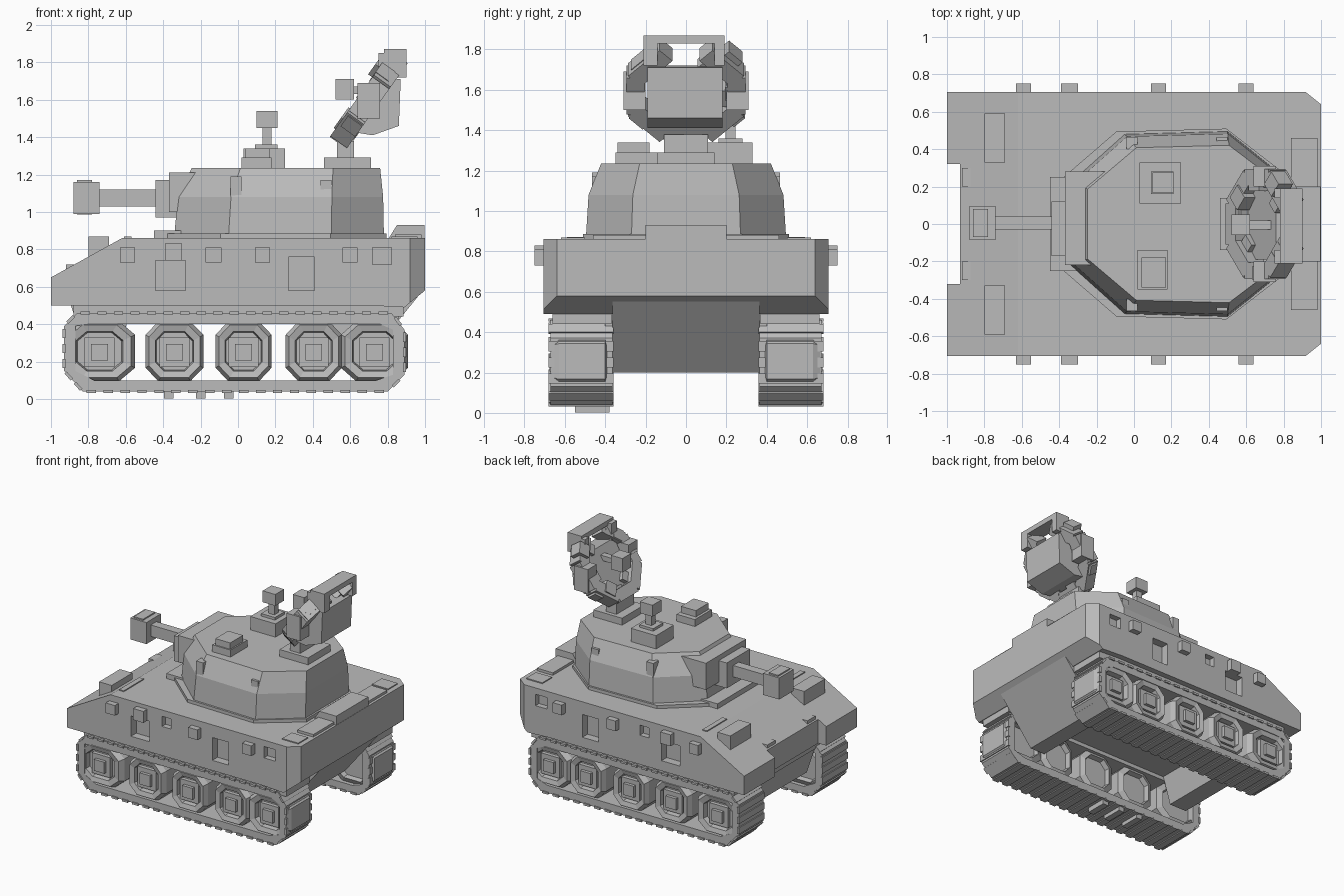
import bpy, bmesh, math, random
from mathutils import Matrix, Vector

random.seed(4)
old = bpy.data.objects.get("Cube")
if old:
    bpy.data.objects.remove(old, do_unlink=True)

grey = bpy.data.materials.new("plain grey")
grey.use_nodes = True
colour = (0.5, 0.5, 0.5, 1)
grey.diffuse_color = colour
grey.node_tree.nodes["Principled BSDF"].inputs["Base Color"].default_value = colour


def finish(name, bm, mirror=False):
    """Turn a bmesh into a named object, optionally doubled across y."""
    if mirror:
        copy = bmesh.ops.duplicate(bm, geom=bm.verts[:] + bm.edges[:] + bm.faces[:])["geom"]
        verts = [g for g in copy if isinstance(g, bmesh.types.BMVert)]
        bmesh.ops.scale(bm, vec=(1, -1, 1), verts=verts)
    bmesh.ops.recalc_face_normals(bm, faces=bm.faces[:])
    mesh = bpy.data.meshes.new(name)
    bm.to_mesh(mesh)
    bm.free()
    mesh.materials.append(grey)
    ob = bpy.data.objects.new(name, mesh)
    bpy.context.collection.objects.link(ob)
    return ob


def add_box(bm, x, y, z, rot=None):
    """Box from (low, high) ranges."""
    size = [b - a for a, b in (x, y, z)]
    mid = Vector([(a + b) / 2 for a, b in (x, y, z)])
    m = Matrix.Translation(mid) @ (rot or Matrix()) @ Matrix.Diagonal((*size, 1))
    bmesh.ops.create_cube(bm, size=1, matrix=m)


def boxes(name, *items, mirror=False):
    bm = bmesh.new()
    for item in items:
        add_box(bm, *item)
    return finish(name, bm, mirror)


def loft(bm, rings, caps=True):
    """Join rings of equal point count into a skin."""
    rows = [[bm.verts.new(p) for p in ring] for ring in rings]
    for a, b in zip(rows, rows[1:]):
        for i in range(len(a)):
            j = (i + 1) % len(a)
            bm.faces.new((a[i], a[j], b[j], b[i]))
    if caps:
        bm.faces.new(rows[0])
        bm.faces.new(rows[-1])


def extrude(bm, profile, y0, y1):
    """Side profile of (x, z) points swept along y."""
    loft(bm, [[(x, y, z) for x, z in profile] for y in (y0, y1)])


def cut(target, cutter):
    mod = target.modifiers.new("cut", "BOOLEAN")
    mod.operation = "DIFFERENCE"
    mod.object = cutter
    mod.solver = "EXACT"
    bpy.context.view_layer.objects.active = target
    bpy.ops.object.modifier_apply(modifier=mod.name)
    bpy.data.objects.remove(cutter, do_unlink=True)


# Hull with chamfered rear corners
bm = bmesh.new()
extrude(bm, [(-1, .5), (-1, .65), (-.62, .86), (1, .86), (1, .58), (.89, .49), (.7, .5)], -.705, .705)
for side in (-1, 1):
    res = bmesh.ops.bisect_plane(bm, geom=bm.verts[:] + bm.edges[:] + bm.faces[:],
                                 plane_co=(1, side * .64, 0), plane_no=(.8, side, 0), clear_outer=True)
    edges = [g for g in res["geom_cut"] if isinstance(g, bmesh.types.BMEdge)]
    bmesh.ops.contextual_create(bm, geom=edges)
hull = finish("hull", bm)

# Side windows and nose recess
cut(hull, boxes("cutter",
                ((-.44, -.28), (.64, .8), (.58, .74)),
                ((.27, .41), (.64, .8), (.58, .76)),
                ((-.17, -.09), (.66, .8), (.73, .81)),
                ((.72, .82), (.66, .8), (.72, .81)), mirror=True))
cut(hull, boxes("cutter", ((-1.2, -.93), (-.32, .32), (.4, 1))))

# Side fittings and nose fittings
boxes("side_block", *[((x - .04, x + .04), (.68, .75), (.73, .81)) for x in (-.59, .13, .6)],
      ((-.39, -.3), (.68, .75), (.74, .83)), mirror=True)
boxes("nose_box", ((-.8, -.69), (.33, .59), (.68, .87)), mirror=True)
boxes("nose_bracket", ((-.92, -.78), (.2, .3), (.62, .72)), mirror=True)
boxes("deck_strip", ((-.61, -.57), (.36, .61), (.82, .868)), mirror=True)

# Rear deck
bm = bmesh.new()
extrude(bm, [(.8, .85), (.85, .93), (.998, .93), (.998, .85)], -.2, .2)
finish("rear_locker", bm)
boxes("rear_slab", ((.82, .96), (.5, .62), (.85, .868)), ((.84, .98), (.2, .46), (.85, .88)), mirror=True)

# Lower hull wedges between the tracks
bm = bmesh.new()
extrude(bm, [(.98, .57), (.68, .2), (.55, .2), (.45, .45), (.45, .57)], -.365, .365)
extrude(bm, [(-.9, .52), (-.8, .22), (-.65, .22), (-.58, .45), (-.58, .52)], -.365, .365)
finish("lower_hull", bm)
boxes("belly", ((-.88, .86), (-.4, .4), (.43, .52)))
boxes("track_mount", ((-.88, .885), (.37, .66), (.44, .52)), mirror=True)

# Track belts: outer and inner loops joined into a band
outer = [(-.83, .04), (.8, .04), (.89, .13), (.89, .37), (.82, .46), (-.86, .46), (-.93, .39), (-.93, .15)]
cx, cz = -.02, .25
inner = [(x - math.copysign(.06, x - cx), z - math.copysign(.06, z - cz) * (abs(z - cz) > .15)) for x, z in outer]
bm = bmesh.new()
loft(bm, [[(x, y, z) for x, z in loop] for loop, y in
          ((outer, .365), (outer, .67), (inner, .67), (inner, .365), (outer, .365))], caps=False)
bmesh.ops.remove_doubles(bm, verts=bm.verts[:], dist=.0001)
finish("track_belt", bm, mirror=True)

# Shallow track cleats and a few lower lugs
bm = bmesh.new()
for i in range(len(outer)):
    a, b = Vector(outer[i]), Vector(outer[(i + 1) % len(outer)])
    d = b - a
    n = max(1, round(d.length / .09))
    turn = Matrix.Rotation(-math.atan2(d.y, d.x), 4, "Y")
    for k in range(n):
        p = a + d * (k + .5) / n
        add_box(bm, (p.x - .025, p.x + .025), (.36, .68), (p.y - .008, p.y + .008), turn)
finish("track_cleats", bm, mirror=True)
boxes("track_lugs", *[((x - .025, x + .025), (-.55, -.38), (.002, .05)) for x in (-.37, -.2, -.05)])

# Road wheels: eight-sided, dished, with a square hub
bm = bmesh.new()
for x, r in ((-.74, .19), (-.34, .155), (.03, .15), (.405, .15), (.73, .18)):
    def ring(s, y):
        pts = [(1, .55), (.55, 1), (-.55, 1), (-1, .55), (-1, -.55), (-.55, -1), (.55, -1), (1, -.55)]
        return [(x + u * r * s, y, .255 + v * s * .16) for u, v in pts]
    loft(bm, [ring(.7, .42), ring(.75, .38), ring(1, .4), ring(1, .63), ring(.88, .67),
              ring(.66, .66), ring(.62, .62)])
    add_box(bm, (x - .08, x + .08), (.6, .65), (.17, .33))
    add_box(bm, (x - .045, x + .045), (.62, .675), (.205, .295))
finish("road_wheels", bm, mirror=True)

# Turret on a low collar
half = [(-.34, .22), (-.05, .48), (.5, .495), (.78, .27)]
plan = half + [(x, -y) for x, y in reversed(half)]


def turret_ring(scale_x, scale_y, z):
    return [(.58 + (x - .58) * scale_x, y * scale_y, z) for x, y in plan]


bm = bmesh.new()
loft(bm, [turret_ring(1, 1, .88), turret_ring(.98, .975, 1.08), turret_ring(.9, .85, 1.235)])
finish("turret", bm)
bm = bmesh.new()
loft(bm, [turret_ring(1.07, 1.03, .85), turret_ring(1.07, 1.03, .885)])
finish("turret_collar", bm)
boxes("turret_hook", ((-.04, .02), (.4, .465), (1.08, 1.19)), ((.44, .5), (.4, .465), (1.07, 1.17)), mirror=True)
boxes("collar_step", ((-.45, -.3), (-.25, .25), (.85, .9)))

# Gun
boxes("mantlet", ((-.44, -.2), (-.17, .12), (.97, 1.17)), ((-.37, -.15), (-.22, .28), (1.0, 1.21)))
boxes("barrel", ((-.76, -.4), (-.03, .04), (1.03, 1.12)))
boxes("muzzle", ((-.88, -.74), (-.085, .095), (.99, 1.16)), ((-.86, -.78), (-.07, .08), (.985, 1.17)))

# Roof hatches and periscope
boxes("left_hatch", ((.02, .18), (-.35, -.14), (1.22, 1.29)), ((.04, .17), (-.34, -.18), (1.29, 1.34)))
boxes("right_hatch", ((.03, .25), (.11, .33), (1.22, 1.34)), ((.09, .21), (.16, .28), (1.33, 1.36)))
boxes("periscope", ((.13, .18), (.195, .245), (1.35, 1.46)), ((.1, .21), (.165, .275), (1.45, 1.54)))

# Antenna stand
boxes("antenna_base", ((.46, .71), (-.14, .14), (1.22, 1.29)), ((.53, .62), (-.11, .11), (1.28, 1.38)))

# Tilted rough antenna ring, open at the top where the crown closes it
centre = Vector((.7, 0, 1.6))
up = Vector((.58, 0, .81))
tilt = Matrix.Rotation(math.atan2(up.x, up.z), 4, "Y")
bm = bmesh.new()
for i in range(1, 8):
    ang = i * math.pi / 4
    p = centre + Vector((0, math.sin(ang) * .25, 0)) + up * math.cos(ang) * .24
    spin = tilt @ Matrix.Rotation(-ang, 4, "X")
    add_box(bm, (p.x - .055, p.x + .055), (p.y - .11, p.y + .11), (p.z - .045, p.z + .045), spin)
    for k in (-1, 1):
        q = p + Vector([random.uniform(-.03, .03) for _ in range(3)])
        q.y += k * .06 * math.cos(ang)
        s = random.uniform(.035, .05)
        add_box(bm, (q.x - s, q.x + s), (q.y - s, q.y + s), (q.z - s, q.z + s), spin)
finish("antenna_ring", bm)
boxes("antenna_crown", ((.78, .9), (-.21, .19), (1.83, 1.87)),
      ((.75, .9), (-.21, -.14), (1.72, 1.85)), ((.75, .9), (.14, .19), (1.72, 1.85)))
boxes("antenna_ear", ((.64, .76), (.2, .31), (1.5, 1.69)), mirror=True)

# Antenna body behind the ring and its feed horn
bm = bmesh.new()
extrude(bm, [(.6, 1.43), (.72, 1.41), (.86, 1.46), (.87, 1.71), (.76, 1.72)], -.19, .18)
finish("antenna_body", bm)
boxes("feed_horn", ((.52, .62), (-.06, .05), (1.6, 1.71)), ((.6, .74), (-.03, .02), (1.63, 1.67)))
